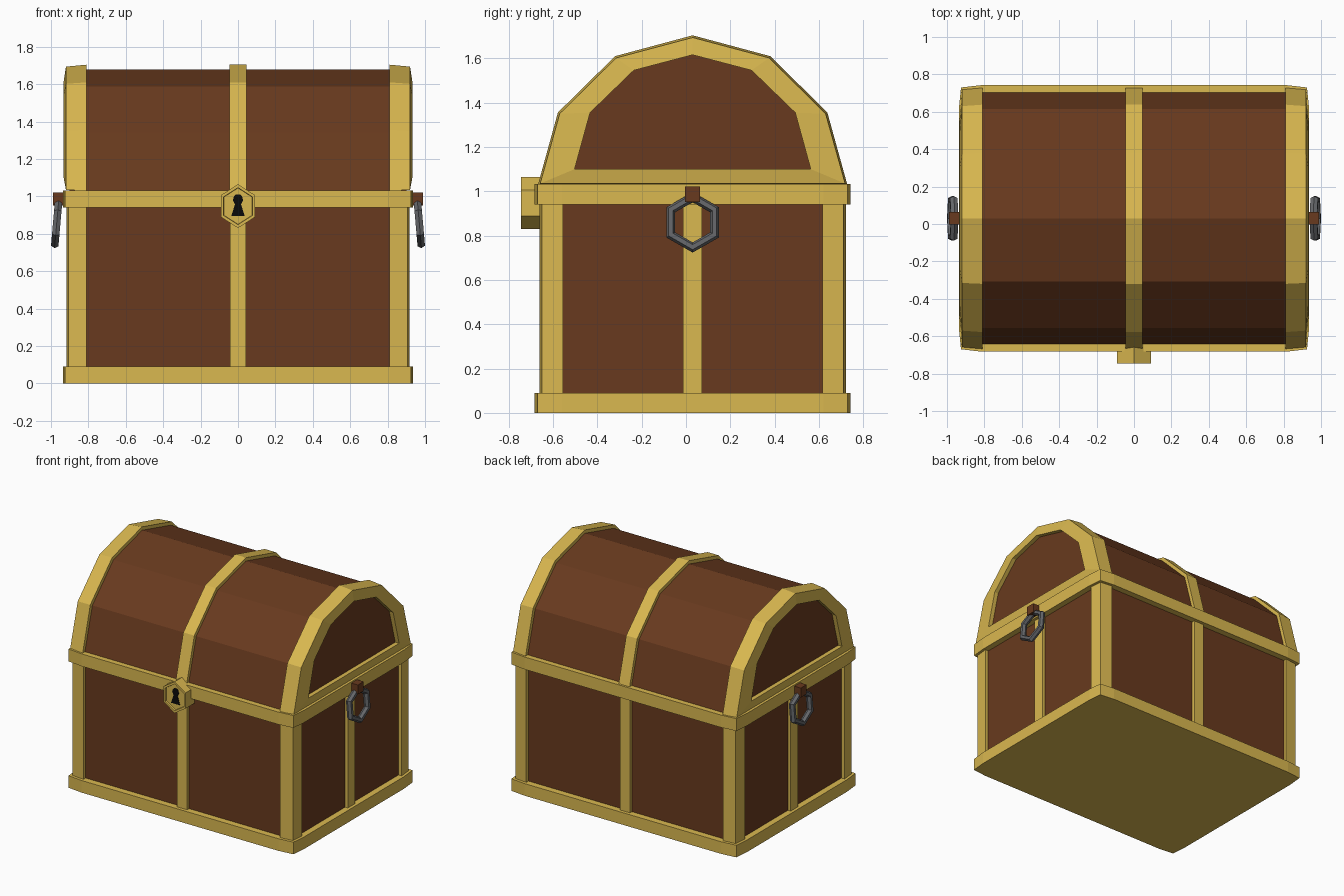
import bpy, bmesh
from math import radians, sin, cos, pi
from mathutils import Matrix

if "Cube" in bpy.data.objects:
    bpy.data.objects.remove(bpy.data.objects["Cube"])

CY = 0.03  # the chest body sits slightly behind the origin; the lock evens it out


def material(name, rgb):
    m = bpy.data.materials.new(name)
    m.diffuse_color = (*rgb, 1)
    m.use_nodes = True
    m.node_tree.nodes["Principled BSDF"].inputs["Base Color"].default_value = m.diffuse_color
    return m


GOLD = material("gold", (0.70, 0.48, 0.08))
WOOD = material("wood", (0.14, 0.042, 0.013))
IRON = material("iron", (0.13, 0.135, 0.145))
BLACK = material("black", (0.003, 0.003, 0.003))


def loft(name, sections, mat):
    """Join equal-length point rings into one closed solid."""
    bm = bmesh.new()
    rings = [[bm.verts.new(p) for p in s] for s in sections]
    n = len(rings[0])
    for a, b in zip(rings, rings[1:]):
        for i in range(n):
            j = (i + 1) % n
            bm.faces.new((a[i], a[j], b[j], b[i]))
    bm.faces.new(rings[0][::-1])
    bm.faces.new(rings[-1])
    bmesh.ops.recalc_face_normals(bm, faces=bm.faces)
    me = bpy.data.meshes.new(name)
    bm.to_mesh(me)
    bm.free()
    me.materials.append(mat)
    ob = bpy.data.objects.new(name, me)
    bpy.context.collection.objects.link(ob)
    return ob


def prism_z(name, outline, z0, z1, mat):
    return loft(name, [[(x, y + CY, z) for x, y in outline] for z in (z0, z1)], mat)


def box(name, x0, x1, y0, y1, z0, z1, mat):
    return prism_z(name, [(x0, y0), (x1, y0), (x1, y1), (x0, y1)], z0, z1, mat)


# Body panels and the two trims with slightly pulled-in corners
box("body_panels", -0.89, 0.89, -0.665, 0.665, 0.02, 1.0, WOOD)
quarter = [(0.936, 0.59), (0.925, 0.70), (0.81, 0.713)]
trim = (quarter + [(-x, y) for x, y in quarter[::-1]]
        + [(-x, -y) for x, y in quarter] + [(x, -y) for x, y in quarter[::-1]])
prism_z("base_trim", trim, 0, 0.09, GOLD)
prism_z("rim_trim", trim, 0.94, 1.032, GOLD)

# Corner posts
post = [(0.81, 0.691), (0.907, 0.681), (0.917, 0.585), (0.81, 0.585)]
for sx in (-1, 1):
    for sy in (-1, 1):
        prism_z("corner_post", [(sx * x, sy * y) for x, y in post], 0.05, 0.98, GOLD)

# Middle straps on all four sides
for s in (-1, 1):
    a, b = sorted((s * 0.62, s * 0.688))
    box("long_side_strap", -0.042, 0.042, a, b, 0.05, 0.98, GOLD)
    a, b = sorted((s * 0.86, s * 0.913))
    box("end_strap", a, b, -0.043, 0.043, 0.05, 0.98, GOLD)


# Domed lid
def arch(half, x):
    full = half + [(-y, z) for y, z in half[-2::-1]]
    return [(x, y + CY, z) for y, z in full]


outer = [(-0.698, 1.03), (-0.608, 1.356), (-0.35, 1.61), (0, 1.704)]
edge = [(-0.688, 1.035), (-0.6, 1.35), (-0.345, 1.602), (0, 1.694)]
wood = [(-0.673, 1.03), (-0.585, 1.343), (-0.337, 1.588), (0, 1.679)]
inner = [(-0.533, 1.1), (-0.463, 1.355), (-0.266, 1.546), (0, 1.616)]

loft("lid_panels", [arch(wood, -0.9), arch(wood, 0.9)], WOOD)
loft("lid_middle_band", [arch(outer, -0.045), arch(outer, 0.045)], GOLD)
for s in (-1, 1):
    loft("lid_end_band", [arch(wood, s * 0.81), arch(outer, s * 0.811),
                          arch(edge, s * 0.92), arch(inner, s * 0.932),
                          arch(inner, s * 0.89)], GOLD)


# Hexagonal lock plate with a raised rim, and its keyhole
def hexagon(r, y):
    return [(r * 0.9 * sin(i * pi / 3), y, 0.948 + r * cos(i * pi / 3)) for i in range(6)]


loft("lock_plate", [hexagon(0.117, -0.64), hexagon(0.117, -0.745),
                    hexagon(0.099, -0.745), hexagon(0.097, -0.732)], GOLD)
hole = [(0.036, 0.895), (0.016, 0.958), (0.027, 0.978), (0.022, 1.0), (0.01, 1.011)]
hole += [(-x, z) for x, z in hole[::-1]]
loft("keyhole", [[(x, y, z) for x, z in hole] for y in (-0.72, -0.735)], BLACK)

# Ring handles hanging from wooden brackets, tilted outward at the bottom
for s in (-1, 1):
    a, b = sorted((s * 0.9, s * 0.99))
    box("handle_bracket", a, b, -0.034, 0.034, 0.952, 1.022, WOOD)
    bpy.ops.mesh.primitive_torus_add(major_segments=6, minor_segments=6,
                                     major_radius=0.114, minor_radius=0.023)
    ring = bpy.context.object
    ring.name = "ring_handle"
    ring.data.transform(Matrix.Translation((s * 0.969, CY, 0.86))
                        @ Matrix.Rotation(radians(-5 * s), 4, 'Y')
                        @ Matrix.Rotation(radians(90), 4, 'Y'))
    ring.data.materials.append(IRON)
